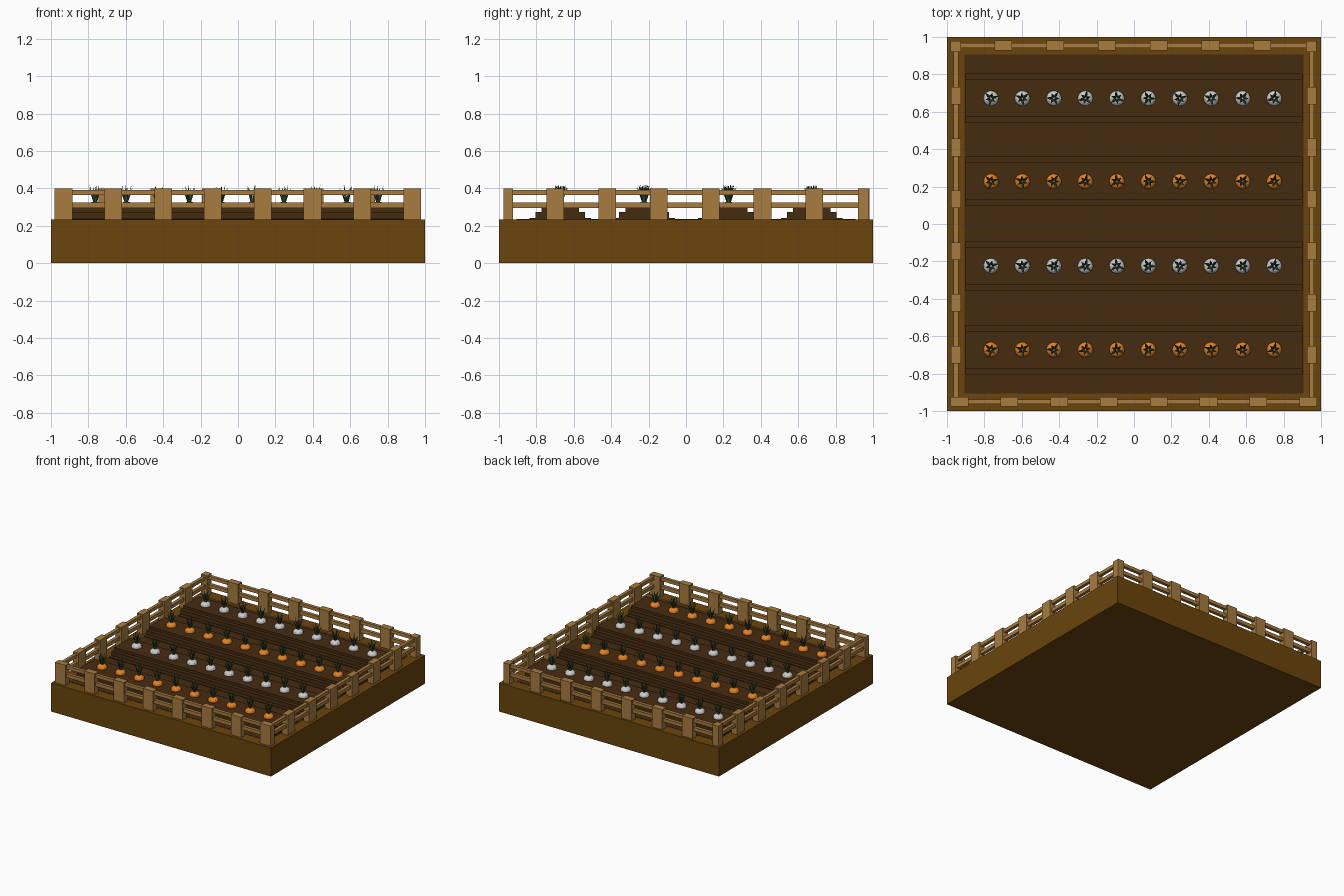
import bpy, bmesh, math
from mathutils import Matrix, Vector

if "Cube" in bpy.data.objects:
    bpy.data.objects.remove(bpy.data.objects["Cube"])


def mat(name, hexcol):
    m = bpy.data.materials.new(name)
    c = [int(hexcol[i:i + 2], 16) / 255 for i in (0, 2, 4)]
    m.diffuse_color = [((v + 0.055) / 1.055) ** 2.4 if v > 0.04 else v / 12.92 for v in c] + [1]
    m.use_nodes = True
    m.node_tree.nodes["Principled BSDF"].inputs["Base Color"].default_value = m.diffuse_color
    return m


FRAME = mat("frame_wood", "6a450c")
WOOD = mat("fence_wood", "a87c40")
SOIL = mat("soil", "452b10")
ORANGE = mat("carrot_orange", "e58222")
WHITE = mat("turnip_white", "d8d8d8")
GREEN = mat("leaf_green", "35553a")


def finish(bm, name, material):
    me = bpy.data.meshes.new(name)
    bm.to_mesh(me)
    bm.free()
    me.materials.append(material)
    ob = bpy.data.objects.new(name, me)
    bpy.context.collection.objects.link(ob)
    return ob


def box(bm, x0, x1, y0, y1, z0, z1):
    m = Matrix.Translation(((x0 + x1) / 2, (y0 + y1) / 2, (z0 + z1) / 2))
    bmesh.ops.create_cube(bm, size=1, matrix=m @ Matrix.Diagonal((x1 - x0, y1 - y0, z1 - z0, 1)))


# Planter base and soil bed
bm = bmesh.new()
box(bm, -1, 1, -1, 1, 0, 0.234)
finish(bm, "planter_base", FRAME)
bm = bmesh.new()
box(bm, -0.907, 0.907, -0.907, 0.907, 0.2, 0.236)
finish(bm, "soil_bed", SOIL)

# Stepped soil ridges
ROWS = [(-0.672, ORANGE, "carrot"), (-0.224, WHITE, "turnip"),
        (0.228, ORANGE, "carrot"), (0.672, WHITE, "turnip")]
profile = [(0.165, 0.22), (0.165, 0.241), (0.133, 0.241), (0.133, 0.274), (0.1, 0.274), (0.1, 0.295)]
for i, (y, _, _) in enumerate(ROWS):
    bm = bmesh.new()
    pts = profile + [(-a, z) for a, z in reversed(profile)]
    face = bm.faces.new([bm.verts.new((-0.9, y + a, z)) for a, z in pts])
    ext = bmesh.ops.extrude_face_region(bm, geom=[face])
    bmesh.ops.translate(bm, vec=(1.8, 0, 0),
                        verts=[v for v in ext["geom"] if isinstance(v, bmesh.types.BMVert)])
    bmesh.ops.recalc_face_normals(bm, faces=bm.faces)
    finish(bm, f"soil_ridge_{i + 1}", SOIL)


# Fence sides: wide flat posts with two rails each
def fence(name, along_x, offset, posts, r0, r1):
    bm = bmesh.new()

    def part(a0, a1, half, z0, z1):
        if along_x:
            box(bm, a0, a1, offset - half, offset + half, z0, z1)
        else:
            box(bm, offset - half, offset + half, a0, a1, z0, z1)
    for p in posts:
        part(p - 0.047, p + 0.047, 0.026, 0.23, 0.4)
    for z0, z1 in ((0.295, 0.324), (0.364, 0.391)):
        part(r0, r1, 0.013, z0, z1)
    finish(bm, name, WOOD)


inner = [-0.699 + 0.277 * i for i in range(6)]
fence("front_fence", True, -0.95, [-0.933 + 0.2663 * i for i in range(8)], -0.95, 0.95)
fence("back_fence", True, 0.954, inner, -0.95, 0.95)
fence("left_fence", False, -0.952, inner, -0.95, 0.95)
fence("right_fence", False, 0.95, inner, -0.95, 0.95)
for x, name in ((-0.952, "back_left_post"), (0.948, "back_right_post")):
    bm = bmesh.new()
    box(bm, x - 0.028, x + 0.028, 0.919, 0.978, 0.23, 0.4)
    finish(bm, name, WOOD)


# Leaf blades: thin tapered diamonds splaying outwards
def leaves(bm, x, y, turn):
    for k in range(6):
        lean = 0.042 if k % 2 == 0 else 0.03
        top = 0.405 if k % 2 == 0 else 0.418
        m = Matrix.Translation((x, y, 0)) @ Matrix.Rotation(turn + k * math.tau / 6, 4, 'Z')
        sections = []
        for r, z, w in ((0.005, 0.318, 0.004), (lean * 0.5, 0.365, 0.0075)):
            sections.append([bm.verts.new(m @ Vector(p)) for p in
                             ((r, -w, z), (r + 0.003, 0, z - 0.002), (r, w, z), (r - 0.003, 0, z + 0.002))])
        tip = bm.verts.new(m @ Vector((lean, 0, top)))
        low, mid = sections
        bm.faces.new(low[::-1])
        for j in range(4):
            n = (j + 1) % 4
            bm.faces.new((low[j], low[n], mid[n], mid[j]))
            bm.faces.new((mid[j], mid[n], tip))


# Vegetable rows: flattened round heads with leaf tufts
for i, (y, material, name) in enumerate(ROWS):
    heads, tufts = bmesh.new(), bmesh.new()
    for j in range(10):
        x = -0.765 + 0.1683 * j
        m = Matrix.Translation((x, y, 0.302)) @ Matrix.Diagonal((0.041, 0.041, 0.027, 1))
        bmesh.ops.create_uvsphere(heads, u_segments=12, v_segments=8, radius=1, matrix=m)
        leaves(tufts, x, y, 0.3 + 0.35 * j)
    bmesh.ops.recalc_face_normals(tufts, faces=tufts.faces)
    finish(heads, f"{name}_heads_{i + 1}", material)
    finish(tufts, f"{name}_leaves_{i + 1}", GREEN)
